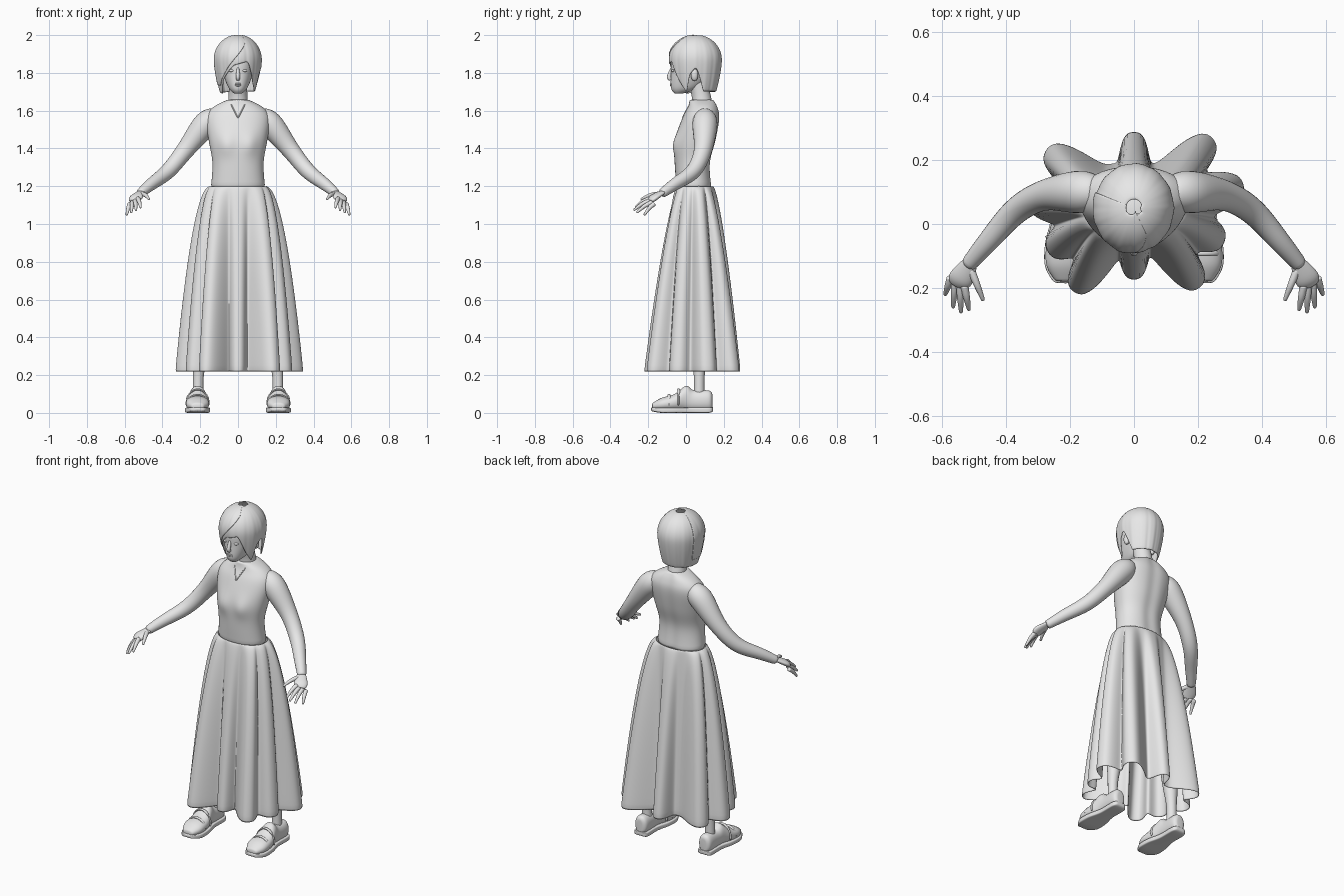
import bpy, bmesh, math
from math import sin, cos, pi, exp, radians, degrees
from mathutils import Vector

cube = bpy.data.objects.get("Cube")
if cube:
    bpy.data.objects.remove(cube)

clay = bpy.data.materials.new("light_grey")
clay.use_nodes = True
clay.diffuse_color = (0.8, 0.8, 0.8, 1)
shader = clay.node_tree.nodes["Principled BSDF"]
shader.inputs["Base Color"].default_value = clay.diffuse_color


def interpolate(keys, position):
    """Linear lookup in keys of the form (position, value, value...)."""
    for start, end in zip(keys, keys[1:]):
        if position <= end[0]:
            f = (position - start[0]) / (end[0] - start[0])
            return [p + (q - p) * f for p, q in zip(start[1:], end[1:])]
    return keys[-1][1:]


def spline(keys, steps=4):
    """Resample key tuples along a smooth curve through all of them."""
    padded = [keys[0], *keys, keys[-1]]
    rows = []
    for before, start, end, after in zip(padded, padded[1:], padded[2:], padded[3:]):
        for step in range(steps):
            t = step / steps
            row = []
            for a, b, c, d in zip(before, start, end, after):
                bend = (2 * a - 5 * b + 4 * c - d) * t + (3 * b - a - 3 * c + d) * t * t
                row.append(b + (c - a + bend) * t / 2)
            rows.append(tuple(row))
    return rows + [keys[-1]]


def loft(name, rings, mirror=False, caps=True, closed=True, thickness=0):
    """Skin a list of equal-length rings into one smooth object."""
    bm = bmesh.new()
    rows = [[bm.verts.new(point) for point in ring] for ring in rings]
    count = len(rows[0])
    for lower, upper in zip(rows, rows[1:]):
        for i in range(count if closed else count - 1):
            j = (i + 1) % count
            bm.faces.new((lower[i], lower[j], upper[j], upper[i]))
    if caps:
        bm.faces.new(rows[0][::-1])
        bm.faces.new(rows[-1])
    bmesh.ops.recalc_face_normals(bm, faces=bm.faces)
    mesh = bpy.data.meshes.new(name)
    bm.to_mesh(mesh)
    bm.free()
    mesh.shade_smooth()
    mesh.materials.append(clay)
    part = bpy.data.objects.new(name, mesh)
    bpy.context.collection.objects.link(part)
    if mirror:
        part.modifiers.new("Mirror", "MIRROR")
    if thickness:
        solidify = part.modifiers.new("Solidify", "SOLIDIFY")
        solidify.thickness, solidify.offset = thickness, 0
    part.modifiers.new("Subdivision", "SUBSURF").levels = 1


def oval(angle, power):
    """Point on a unit superellipse."""
    c, s = cos(angle), sin(angle)
    return (math.copysign(abs(c) ** (2 / power), c),
            math.copysign(abs(s) ** (2 / power), s))


def stack(name, keys, power=2.2, count=24, centre=0, along_y=False, relief=None, **options):
    """Oval sections (position, half width, low, high) stacked along z or y."""
    rings = []
    for position, half_width, low, high in keys:
        ring = []
        for i in range(count):
            u, v = oval(2 * pi * i / count, power)
            x = centre + half_width * u
            depth = (low + high + (high - low) * v) / 2
            if relief:
                depth += relief(x, position, v)
            ring.append((x, position, depth) if along_y else (x, depth, position))
        rings.append(ring)
    loft(name, rings, **options)


def tube(name, keys, flatness=1, count=12, **options):
    """Tapered tube along keys of the form (x, y, z, radius)."""
    points = [Vector(key[:3]) for key in keys]
    rings = []
    for i, point in enumerate(points):
        along = (points[min(i + 1, len(points) - 1)] - points[max(i - 1, 0)]).normalized()
        reference = Vector((0, 0, 1)) if abs(along.z) < 0.9 else Vector((0, 1, 0))
        side = along.cross(reference).normalized()
        up = side.cross(along) * flatness
        angles = [2 * pi * k / count for k in range(count)]
        rings.append([point + (side * cos(a) + up * sin(a)) * keys[i][3] for a in angles])
    loft(name, rings, **options)


def ball(name, centre, size, **options):
    """Small ellipsoid made from stacked ovals."""
    x, y, z = centre
    width, depth, height = size
    keys = []
    for k in range(1, 8):
        swell, rise = sin(pi * k / 8), -cos(pi * k / 8)
        keys.append((z + height * rise, width * swell, y - depth * swell, y + depth * swell))
    stack(name, keys, power=2, centre=x, **options)


# Bodice with bust and spine hollow, and the neck rising out of it
def bust_and_spine(x, z, v):
    if v < 0:
        return 0.016 * v * exp(-((abs(x) - 0.065) / 0.04) ** 2 - ((z - 1.42) / 0.05) ** 2)
    return -0.008 * v * exp(-(x / 0.03) ** 2)


torso = spline([(1.18, 0.145, -0.05, 0.14), (1.32, 0.135, -0.06, 0.13), (1.44, 0.155, -0.06, 0.16),
                (1.56, 0.17, -0.02, 0.18), (1.62, 0.13, 0.01, 0.17), (1.66, 0.05, 0.02, 0.15)])
stack("bodice", torso, count=48, relief=bust_and_spine)
tube("neck", spline([(0, 0.09, 1.6, 0.06), (0, 0.08, 1.68, 0.05), (0, 0.06, 1.76, 0.05)]), count=24)


# Fine V-shaped seam lying on the chest
def on_chest(x, z):
    half_width, low, high = interpolate(torso, z)
    bulge = (1 - (x / half_width) ** 2) ** 0.5
    return (x, (low + high - (high - low) * bulge) / 2, z, 0.003)


tube("neckline_seam", [on_chest(0.01 * i, 1.56 + 0.02 * i) for i in range(5)], mirror=True)

# Skirt: waist oval flowing into a deeply folded hem, folds as (direction, reach)
folds = [(-90, 0.22), (-50, 0.32), (-20, 0.3), (12, 0.35), (42, 0.33),
         (90, 0.24), (146, 0.33), (176, 0.33), (206, 0.3), (234, 0.32)]


def hem_radius(angle):
    valley = 0.14 + 0.08 * cos(angle) ** 2
    growth = 0
    for direction, reach in folds:
        away = (degrees(angle) - direction + 180) % 360 - 180
        growth = max(growth, (reach - valley) * exp(-abs(away / 14) ** 3))
    return valley + growth


rings = []
for k in range(21):
    drop = (k / 20) ** 1.5
    wide, deep = drop ** 0.5, drop ** 0.7
    ring = []
    for i in range(120):
        angle = 2 * pi * i / 120
        u, v = oval(angle, 2.2)
        radius = hem_radius(angle)
        x = 0.147 * u * (1 - wide) + radius * cos(angle) * wide
        y = 0.095 * v * (1 - deep) + radius * sin(angle) * deep
        ring.append((x, y + 0.047, 1.2 - 0.985 * drop))
    rings.append(ring)
loft("skirt", rings, caps=False, thickness=0.006)

# Arms and hands
tube("arm", spline([(0.11, 0.1, 1.57, 0.05), (0.17, 0.1, 1.53, 0.07), (0.28, 0.09, 1.39, 0.05),
                    (0.37, 0.04, 1.28, 0.043), (0.46, -0.06, 1.21, 0.034),
                    (0.52, -0.13, 1.16, 0.025)]), mirror=True)
tube("palm", spline([(0.51, -0.12, 1.17, 0.025), (0.54, -0.17, 1.14, 0.04),
                     (0.55, -0.19, 1.12, 0.03)]), flatness=0.45, mirror=True)


def finger(name, root, tip):
    root, tip = Vector(root), Vector(tip)
    knuckle = root.lerp(tip, 0.5) + Vector((0, 0, 0.008))
    tube(name, spline([(*root, 0.013), (*knuckle, 0.011), (*tip, 0.006)]), mirror=True)


finger("thumb", (0.51, -0.14, 1.16), (0.47, -0.24, 1.13))
for i, name in enumerate(["index_finger", "middle_finger", "ring_finger", "little_finger"]):
    finger(name, (0.53 + 0.014 * i, -0.19 + 0.008 * i, 1.135 - 0.009 * i),
           (0.515 + 0.025 * i, -0.27 - 0.02 * i + 0.012 * i * i, 1.085 - 0.013 * i))

# Legs
tube("leg", spline([(0.21, 0.07, 0.07, 0.03), (0.21, 0.07, 0.2, 0.03), (0.19, 0.07, 0.42, 0.05),
                    (0.12, 0.05, 1.1, 0.06)]), mirror=True)

# Shoes: upper, a sole that follows its outline, and two straps
upper = [(-0.18, 0.03, 0.02, 0.05), (-0.13, 0.06, 0.01, 0.08), (-0.06, 0.06, 0.01, 0.1),
         (0, 0.045, 0.01, 0.145), (0.04, 0.04, 0.01, 0.12), (0.12, 0.04, 0.01, 0.12),
         (0.14, 0.02, 0.02, 0.1)]
sole = [(y * 1.03, half_width + 0.004, low - 0.01, 0.03) for y, half_width, low, high in upper]
stack("shoe_upper", spline(upper), centre=0.214, along_y=True, mirror=True)
stack("shoe_sole", spline(sole), power=6, centre=0.214, along_y=True, mirror=True)
for name, y, rise in (("front_strap", -0.09, 0.06), ("ankle_strap", -0.04, 0.09)):
    arc = [pi * i / 12 for i in range(13)]
    tube(name, [(0.214 + 0.056 * cos(a), y, 0.035 + rise * sin(a) ** 0.7, 0.009) for a in arc],
         flatness=0.6, mirror=True)

# Head and face
stack("head", spline([(1.69, 0.02, -0.06, -0.02), (1.72, 0.05, -0.08, 0.07), (1.8, 0.08, -0.08, 0.14),
                      (1.88, 0.085, -0.075, 0.145), (1.96, 0.04, -0.01, 0.08)]), count=32)
tube("nose", spline([(0, -0.074, 1.83, 0.006), (0, -0.09, 1.78, 0.012), (0, -0.08, 1.765, 0.01)]))
ball("upper_lip", (0, -0.077, 1.742), (0.02, 0.008, 0.005))
ball("lower_lip", (0, -0.077, 1.733), (0.017, 0.008, 0.005))
ball("eye", (0.033, -0.066, 1.812), (0.016, 0.012, 0.008), mirror=True)
ball("ear", (0.09, 0.045, 1.79), (0.016, 0.02, 0.035), mirror=True)


# Bobbed hair: a grooved shell hanging to an edge given as (direction, height)
def hair(name, edge, puff, count):
    start, end = edge[0][0], edge[-1][0]
    around = end - start == 360
    rings = []
    for k in range(1, 18):
        t = k / 17
        ring = []
        for i in range(count):
            direction = start + (end - start) * i / (count if around else count - 1)
            angle = radians(direction)
            z = 2 - (2 - interpolate(edge, direction)[0]) * t ** 1.7
            if z > 1.87:
                radius = 0.124 * (1 - ((z - 1.87) / 0.13) ** 2) ** 0.5
            else:
                radius = 0.124 - 0.028 * ((1.87 - z) / 0.17) ** 1.5
            radius *= puff + t * (0.012 * sin(angle * 13) + 0.006 * sin(angle * 29))
            ring.append((radius * sin(angle), 0.05 - 1.12 * radius * cos(angle), z))
        rings.append(ring)
    loft(name, rings, caps=False, closed=around, thickness=0.006)


hair("hair", [(-180, 1.7), (-60, 1.69), (-42, 1.77), (-10, 1.84), (25, 1.86), (46, 1.75),
              (65, 1.69), (76, 1.79), (92, 1.83), (112, 1.7), (180, 1.7)], 0.985, 96)
hair("swept_fringe", [(-110, 1.74), (-60, 1.73), (-28, 1.82), (28, 1.97)], 1.02, 40)
